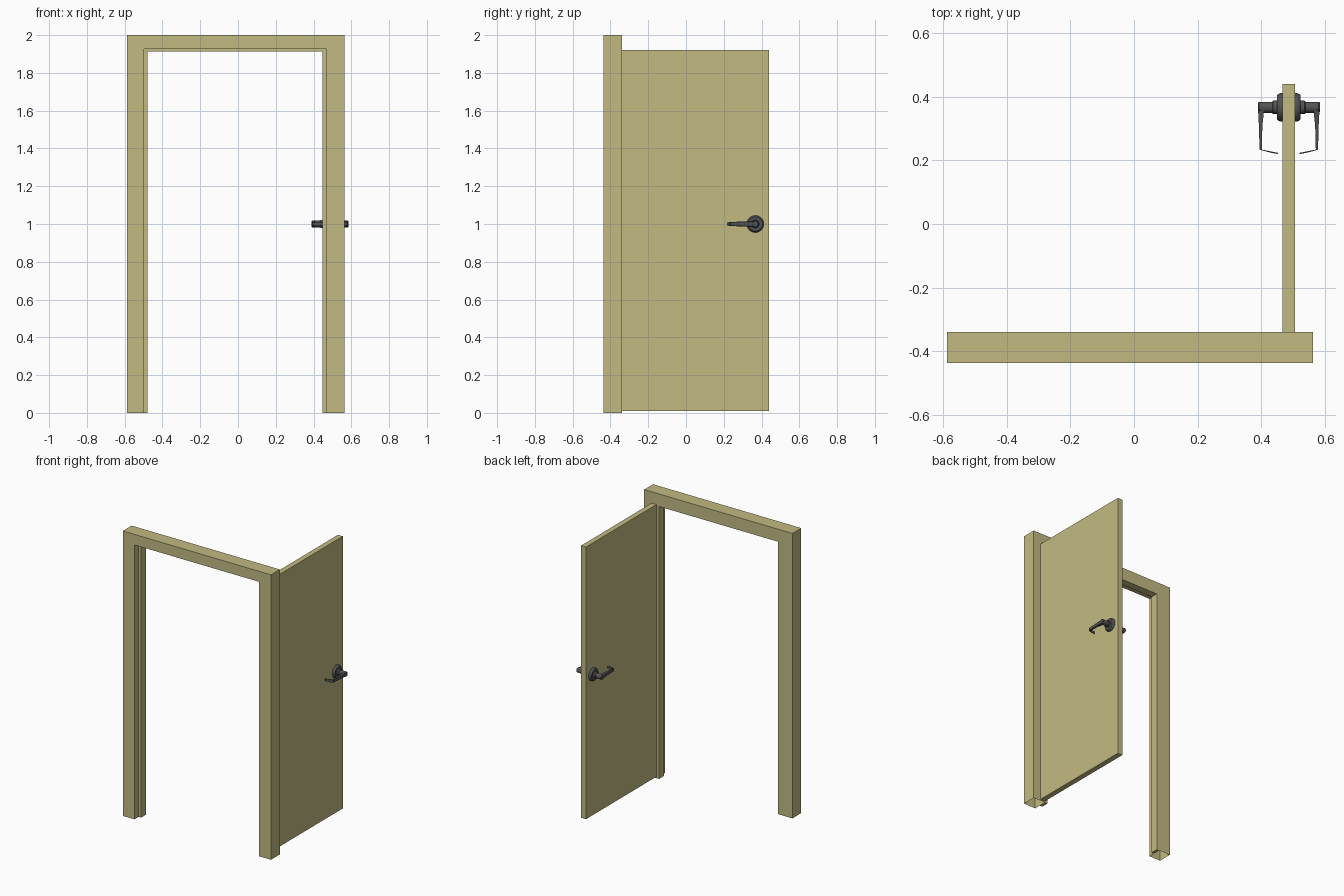
import bpy, bmesh, math
from mathutils import Matrix, Vector

cube = bpy.data.objects.get("Cube")
if cube:
    bpy.data.objects.remove(cube, do_unlink=True)


def material(name, color):
    m = bpy.data.materials.new(name)
    m.use_nodes = True
    m.diffuse_color = color
    m.node_tree.nodes["Principled BSDF"].inputs["Base Color"].default_value = color
    return m


wood = material("pale olive paint", (0.54, 0.49, 0.225, 1))
metal = material("dark grey metal", (0.085, 0.085, 0.09, 1))


def finish(name, bm, mat, smooth=False):
    bmesh.ops.recalc_face_normals(bm, faces=bm.faces)
    mesh = bpy.data.meshes.new(name)
    bm.to_mesh(mesh)
    bm.free()
    mesh.materials.append(mat)
    obj = bpy.data.objects.new(name, mesh)
    bpy.context.collection.objects.link(obj)
    if smooth:
        bpy.ops.object.select_all(action='DESELECT')
        obj.select_set(True)
        bpy.context.view_layer.objects.active = obj
        bpy.ops.object.shade_smooth_by_angle(angle=math.radians(35))
    return obj


def arch(name, outer, inner, y0, y1, open_base=False):
    """Upside-down U extruded in y; outer and inner are (left, right, top)."""
    (l, r, t), (il, ir, it) = outer, inner
    points = [(l, 0), (l, t), (r, t), (r, 0), (ir, 0), (ir, it), (il, it), (il, 0)]
    bm = bmesh.new()
    face = bm.faces.new([bm.verts.new((x, y0, z)) for x, z in points])
    made = bmesh.ops.extrude_face_region(bm, geom=[face], use_keep_orig=True)["geom"]
    moved = [g for g in made if isinstance(g, bmesh.types.BMVert)]
    bmesh.ops.translate(bm, vec=(0, y1 - y0, 0), verts=moved)
    bmesh.ops.recalc_face_normals(bm, faces=bm.faces)
    if open_base:
        base = [f for f in bm.faces if all(v.co.z < 0.001 for v in f.verts)]
        bmesh.ops.delete(bm, geom=base, context='FACES_ONLY')
    return finish(name, bm, wood)


# Frame and the stop strip inside it
opening = (-0.498, 0.468, 1.926)
arch("door_frame", (-0.588, 0.563, 2.0), opening, -0.438, -0.34, open_base=True)
arch("door_stop", opening, (-0.478, 0.447, 1.912), -0.392, -0.34)

# Open door leaf
DOOR_X = 0.487
bm = bmesh.new()
bmesh.ops.create_cube(bm, size=1)
bmesh.ops.scale(bm, vec=(0.038, 0.78, 1.91), verts=bm.verts)
bmesh.ops.translate(bm, vec=(DOOR_X, 0.05, 0.965), verts=bm.verts)
finish("door_leaf", bm, wood)

# Lever handles, one on each face of the door
HANDLE_Y, HANDLE_Z = 0.367, 1.0


def turned(name, side, profile, sides=32):
    """Round part on the spindle axis; profile is (distance from door, radius)."""
    bm = bmesh.new()
    rings = []
    for d, r in profile:
        ring = []
        for i in range(sides):
            a = math.tau * i / sides
            ring.append(bm.verts.new((DOOR_X + side * d, HANDLE_Y + r * math.cos(a),
                                      HANDLE_Z + r * math.sin(a))))
        rings.append(ring)
    for a, b in zip(rings, rings[1:]):
        for i in range(sides):
            j = (i + 1) % sides
            bm.faces.new((a[i], a[j], b[j], b[i]))
    bm.faces.new(rings[0])
    bm.faces.new(rings[-1])
    return finish(name, bm, metal, True)


def lever(name, side):
    # Each section: inner distance, outer distance, y, half height
    sections = [(0.078, 0.0965, 0.366, 0.016), (0.079, 0.096, 0.345, 0.015),
                (0.083, 0.094, 0.31, 0.013), (0.085, 0.092, 0.234, 0.011)]
    bm = bmesh.new()
    rings = []
    for inner, outer, y, h in sections:
        rings.append([bm.verts.new((DOOR_X + side * d, y, HANDLE_Z + z))
                      for d, z in ((inner, -h), (outer, -h * 0.8),
                                   (outer, h * 0.8), (inner, h))])
    # Tip returning toward the door
    for d, y, h in ((0.06, 0.227, 0.010), (0.034, 0.222, 0.007)):
        rings.append([bm.verts.new((DOOR_X + side * d, yy, HANDLE_Z + z))
                      for yy, z in ((y + 0.002, -h), (y - 0.002, -h),
                                    (y - 0.002, h), (y + 0.002, h))])
    for a, b in zip(rings, rings[1:]):
        for i in range(4):
            j = (i + 1) % 4
            bm.faces.new((a[i], a[j], b[j], b[i]))
    bm.faces.new(rings[0])
    bm.faces.new(rings[-1])
    return finish(name, bm, metal)


for label, side in (("outer", 1), ("inner", -1)):
    turned(label + "_rose", side,
           [(0.018, 0.045), (0.026, 0.045), (0.034, 0.041), (0.037, 0.038)])
    turned(label + "_collar", side, [(0.035, 0.021), (0.05, 0.021), (0.052, 0.019)])
    turned(label + "_neck", side, [(0.05, 0.0175), (0.094, 0.0175), (0.0975, 0.015)])
    lever(label + "_lever", side)
